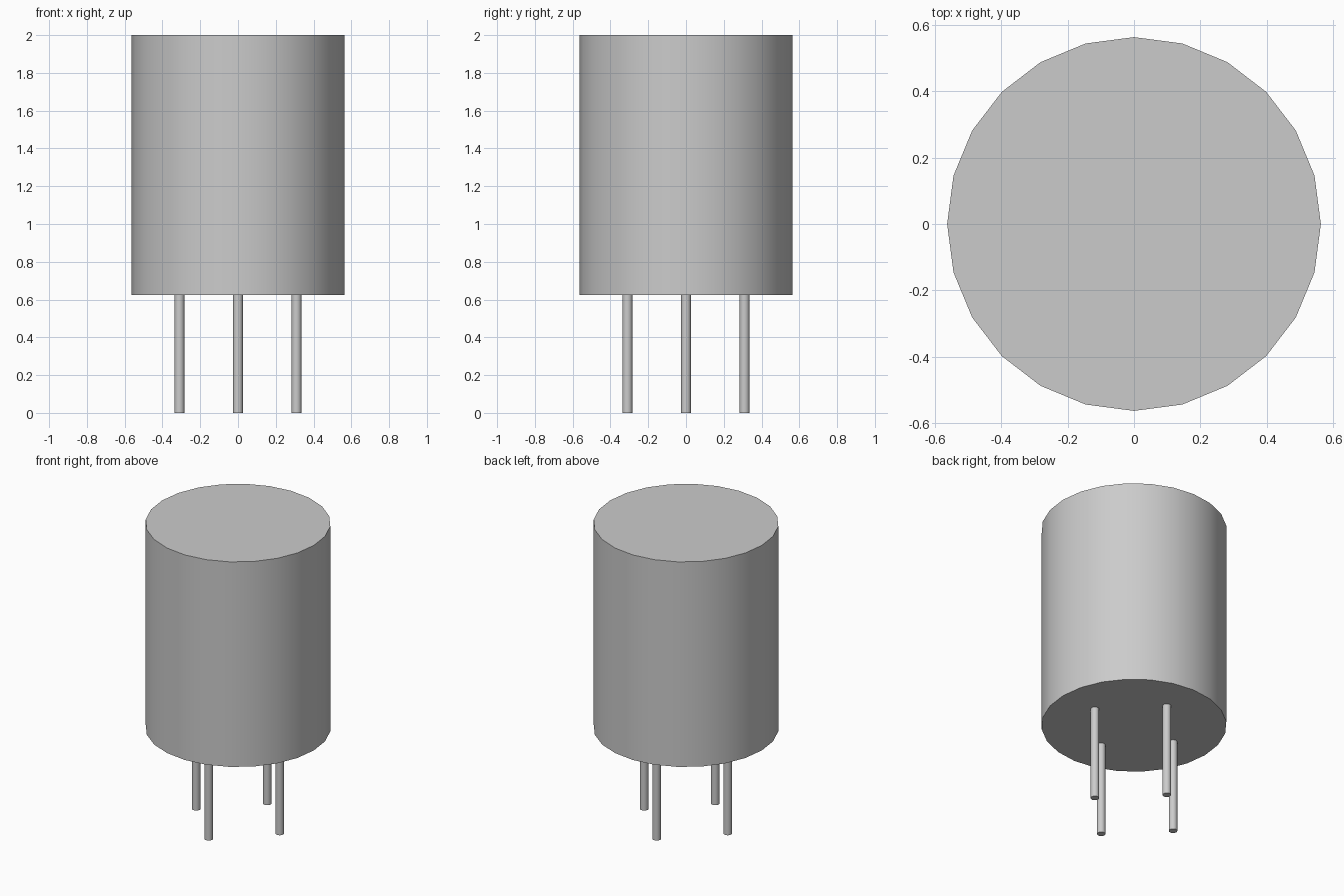
import bpy
import math

# Remove the default cube
cube = bpy.data.objects.get("Cube")
if cube:
    bpy.data.objects.remove(cube, do_unlink=True)

BODY_RADIUS, BODY_BOTTOM, TOP = 0.563, 0.625, 2.0
PIN_RADIUS, PIN_CIRCLE = 0.026, 0.31

# Single flat grey
grey = bpy.data.materials.new("light_grey")
grey.use_nodes = True
colour = (0.6, 0.6, 0.6, 1.0)
grey.diffuse_color = colour
grey.node_tree.nodes["Principled BSDF"].inputs["Base Color"].default_value = colour


def cylinder(name, x, y, z0, z1, radius, sides):
    bpy.ops.mesh.primitive_cylinder_add(
        vertices=sides, radius=radius, depth=z1 - z0, location=(x, y, (z0 + z1) / 2))
    obj = bpy.context.object
    obj.name = name
    obj.data.materials.append(grey)
    bpy.ops.object.shade_smooth_by_angle(angle=math.radians(40))
    return obj


# Can body
cylinder("can_body", 0, 0, BODY_BOTTOM, TOP, BODY_RADIUS, 24)

# Four pins, one on each axis direction
for name, dx, dy in (("left", 1, 0), ("back", 0, 1), ("right", -1, 0), ("front", 0, -1)):
    cylinder(name + "_pin", dx * PIN_CIRCLE, dy * PIN_CIRCLE, 0, BODY_BOTTOM, PIN_RADIUS, 16)
